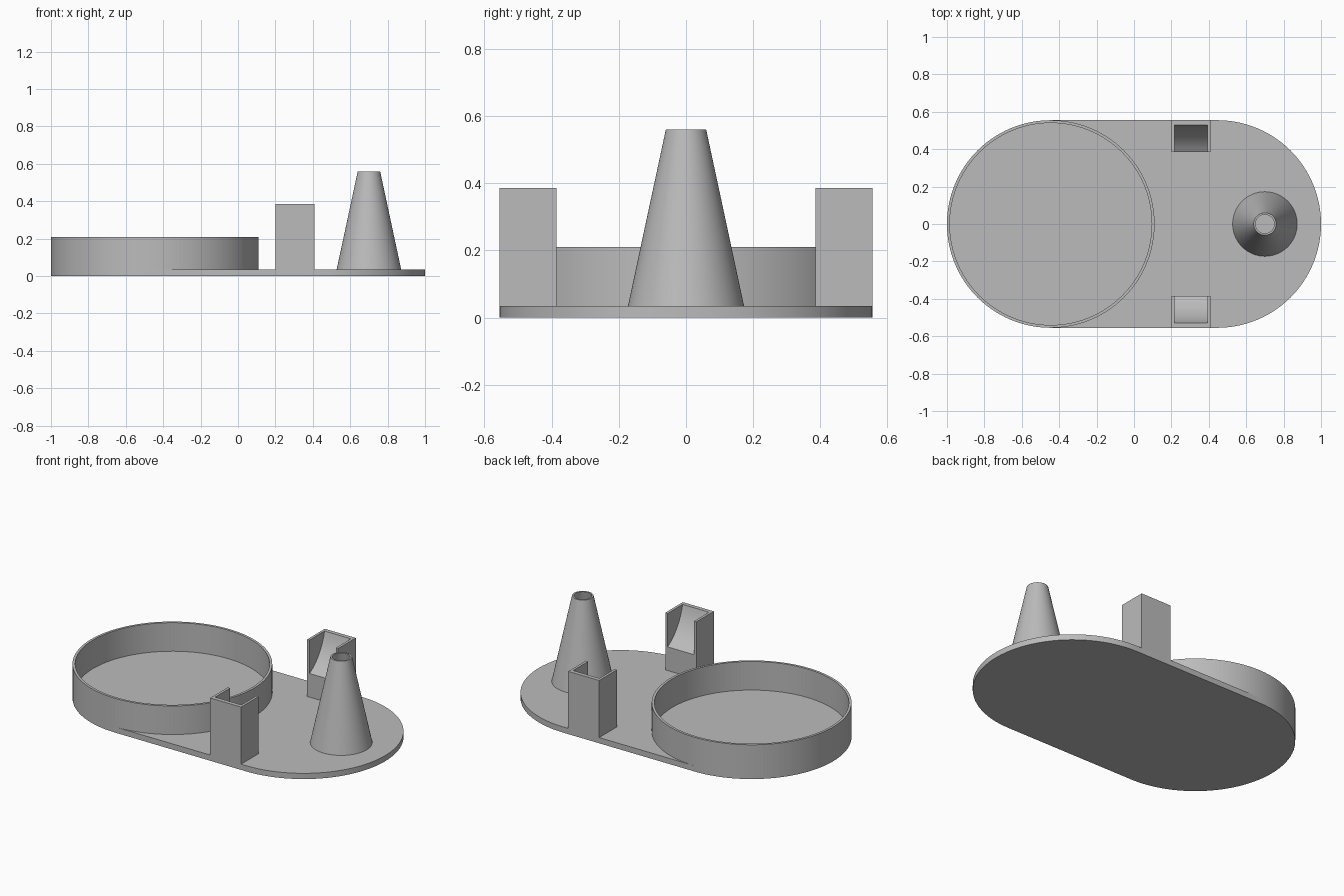
import bpy
import bmesh
import math

if "Cube" in bpy.data.objects:
    bpy.data.objects.remove(bpy.data.objects["Cube"], do_unlink=True)

R = 0.555        # end radius of the base
OFF = 0.445      # distance of the end centres from the middle
FLOOR = 0.035    # top of the base plate

grey = bpy.data.materials.new("plain grey")
grey.use_nodes = True
color = (0.5, 0.5, 0.5, 1)
grey.diffuse_color = color
grey.node_tree.nodes["Principled BSDF"].inputs["Base Color"].default_value = color


def finish(name, bm):
    bmesh.ops.recalc_face_normals(bm, faces=bm.faces)
    mesh = bpy.data.meshes.new(name)
    bm.to_mesh(mesh)
    bm.free()
    mesh.materials.append(grey)
    obj = bpy.data.objects.new(name, mesh)
    bpy.context.collection.objects.link(obj)
    bpy.ops.object.select_all(action="DESELECT")
    obj.select_set(True)
    bpy.context.view_layer.objects.active = obj
    bpy.ops.object.shade_smooth_by_angle(angle=math.radians(30))
    return obj


def extrude(bm, points, direction):
    """Closed prism from an outline."""
    face = bm.faces.new([bm.verts.new(p) for p in points])
    out = bmesh.ops.extrude_face_region(bm, geom=[face], use_keep_orig=True)
    verts = [g for g in out["geom"] if isinstance(g, bmesh.types.BMVert)]
    bmesh.ops.translate(bm, verts=verts, vec=direction)


def lathe(name, profile, x, segments=96):
    """Closed (radius, height) profile turned about a vertical axis at x."""
    bm = bmesh.new()
    rings = []
    for r, z in profile:
        rings.append([bm.verts.new((x + r * math.cos(math.tau * i / segments),
                                    r * math.sin(math.tau * i / segments), z))
                      for i in range(segments)])
    for a, b in zip(rings, rings[1:] + rings[:1]):
        for i in range(segments):
            j = (i + 1) % segments
            bm.faces.new((a[i], a[j], b[j], b[i]))
    return finish(name, bm)


# Rounded base plate
bm = bmesh.new()
outline = []
for side in (1, -1):
    for i in range(49):
        a = math.pi * (i / 48 - 0.5)
        outline.append((side * (OFF + R * math.cos(a)), side * R * math.sin(a), 0))
extrude(bm, outline, (0, 0, FLOOR))
finish("base_plate", bm)

# Round tray wall
lathe("tray_wall", [(R, 0.002), (R, 0.21), (R - 0.015, 0.21), (R - 0.015, 0.002)], -OFF)

# Hollow cone
lathe("hollow_cone", [(0.173, FLOOR - 0.002), (0.06, 0.56), (0.05, 0.56),
                      (0.163, FLOOR - 0.002)], 0.70)

# Two side holders: thin cheeks around a hollowed ramp that opens inwards
X0, X1, WALL = 0.2, 0.41, 0.016
Y0, Y1, TOP, LIP = 0.385, 0.555, 0.385, 0.18
ramp = []
for i in range(13):
    a = math.radians(15 + 50 * i / 12)
    ramp.append((math.cos(a), math.sin(a)))
# fit the arc between the rim of the outer wall and the inner lip
(ca, sa), (cb, sb) = ramp[0], ramp[-1]
ramp = [(0.53 - (ca - c) / (ca - cb) * (0.53 - Y0),
         TOP - (s - sa) / (sb - sa) * (TOP - LIP)) for c, s in ramp]

for name, side in (("back_holder", 1), ("front_holder", -1)):
    bm = bmesh.new()
    block = [(Y0, FLOOR), (Y1, FLOOR), (Y1, TOP)] + ramp
    extrude(bm, [(X0 + WALL, side * y, z) for y, z in block],
            (X1 - X0 - 2 * WALL, 0, 0))
    cheek = [(Y0, FLOOR), (Y1, FLOOR), (Y1, TOP), (Y0, TOP)]
    for x in (X0, X1 - WALL):
        extrude(bm, [(x, side * y, z) for y, z in cheek], (WALL, 0, 0))
    bmesh.ops.remove_doubles(bm, verts=bm.verts, dist=0.0001)
    finish(name, bm)
